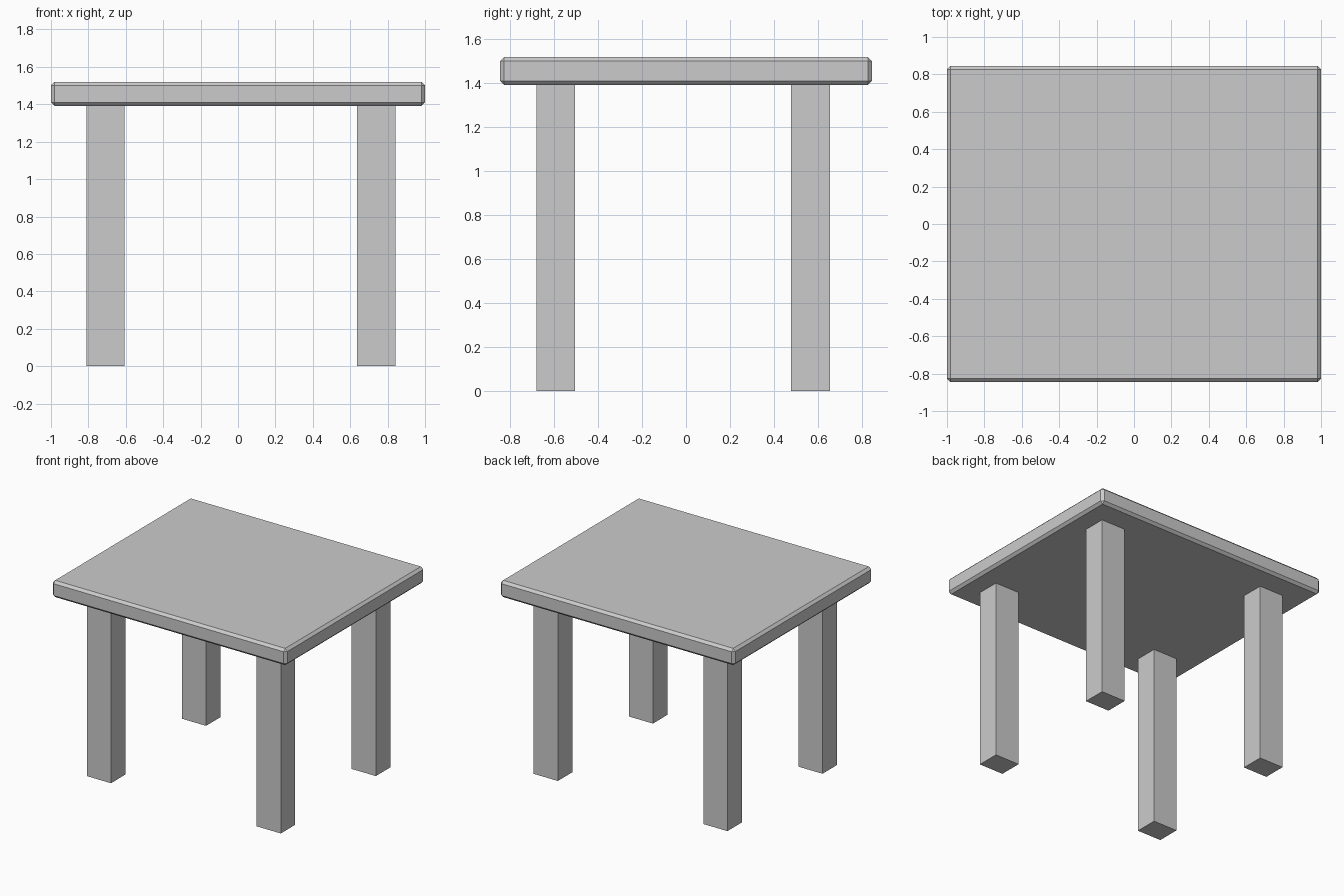
import bpy

if "Cube" in bpy.data.objects:
    bpy.data.objects.remove(bpy.data.objects["Cube"])


def box(name, low, high):
    """Axis-aligned box between two corners."""
    centre = [(a + b) / 2 for a, b in zip(low, high)]
    bpy.ops.mesh.primitive_cube_add(size=1, location=centre)
    obj = bpy.context.object
    obj.name = name
    obj.scale = [b - a for a, b in zip(low, high)]
    bpy.ops.object.transform_apply(location=False, rotation=False, scale=True)
    return obj


# Tabletop slab with a single flat chamfer on every edge
top = box("tabletop", (-1, -0.845, 1.391), (1, 0.845, 1.52))
bevel = top.modifiers.new("chamfer", 'BEVEL')
bevel.width = 0.019
bevel.segments = 1

# Four square legs, set slightly off centre under the top
spans_x = {"left": (-0.811, -0.607), "right": (0.635, 0.841)}
spans_y = {"front": (-0.68, -0.504), "back": (0.478, 0.654)}
for side, (x0, x1) in spans_x.items():
    for end, (y0, y1) in spans_y.items():
        box(f"{end}_{side}_leg", (x0, y0, 0), (x1, y1, 1.4))
